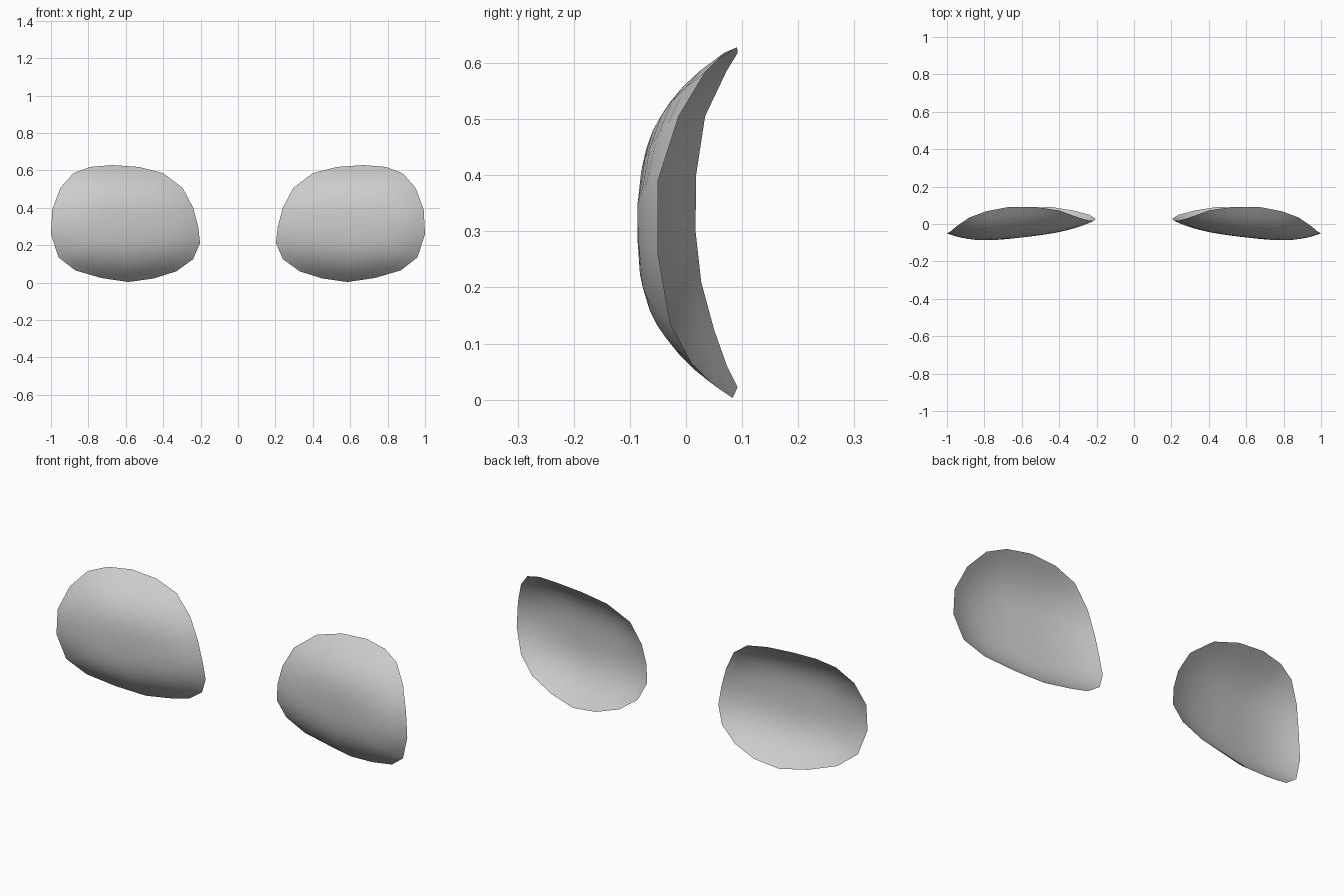
import bpy, bmesh

if "Cube" in bpy.data.objects:
    bpy.data.objects.remove(bpy.data.objects["Cube"])

# Rim outline of the right lens (x, y, z), anticlockwise seen from the front
RIM = [
    (0.585, 0.083, 0.003), (0.73, 0.052, 0.024), (0.87, 0.010, 0.065),
    (0.96, -0.028, 0.135), (1.0, -0.05, 0.26), (0.993, -0.05, 0.39),
    (0.95, -0.013, 0.505), (0.88, 0.035, 0.585), (0.79, 0.068, 0.618),
    (0.67, 0.091, 0.628), (0.53, 0.092, 0.618), (0.40, 0.072, 0.585),
    (0.295, 0.034, 0.505), (0.24, 0.018, 0.40), (0.213, 0.017, 0.30),
    (0.203, 0.027, 0.21), (0.24, 0.05, 0.125), (0.33, 0.073, 0.06),
    (0.45, 0.092, 0.022),
]
CX, CZ = 0.6, 0.31
RINGS = [0.2, 0.36, 0.5, 0.62, 0.72, 0.81, 0.9, 1.0]


def face_plane(x):
    """Slightly slanted front plane of the lens."""
    return -0.072 - 0.115 * (x - CX)


# Domed open shell: rings from the flat centre curling back to the rim
bm = bmesh.new()
centre = bm.verts.new((CX, face_plane(CX), CZ))
prev = None
for t in RINGS:
    ring = []
    for rx, ry, rz in RIM:
        x, z = CX + (rx - CX) * t, CZ + (rz - CZ) * t
        y = face_plane(x) + (ry - face_plane(rx)) * t ** 3
        ring.append(bm.verts.new((x, y, z)))
    n = len(ring)
    for i in range(n):
        j = (i + 1) % n
        if prev is None:
            bm.faces.new((centre, ring[i], ring[j]))
        else:
            bm.faces.new((prev[i], ring[i], ring[j], prev[j]))
    prev = ring
for f in bm.faces:
    f.smooth = True
mesh = bpy.data.meshes.new("eye_lenses")
bm.to_mesh(mesh)
bm.free()

lenses = bpy.data.objects.new("eye_lenses", mesh)
bpy.context.collection.objects.link(lenses)

# Matching left lens
mirror = lenses.modifiers.new("mirror", 'MIRROR')
mirror.use_axis = (True, False, False)
mirror.use_mirror_merge = False
